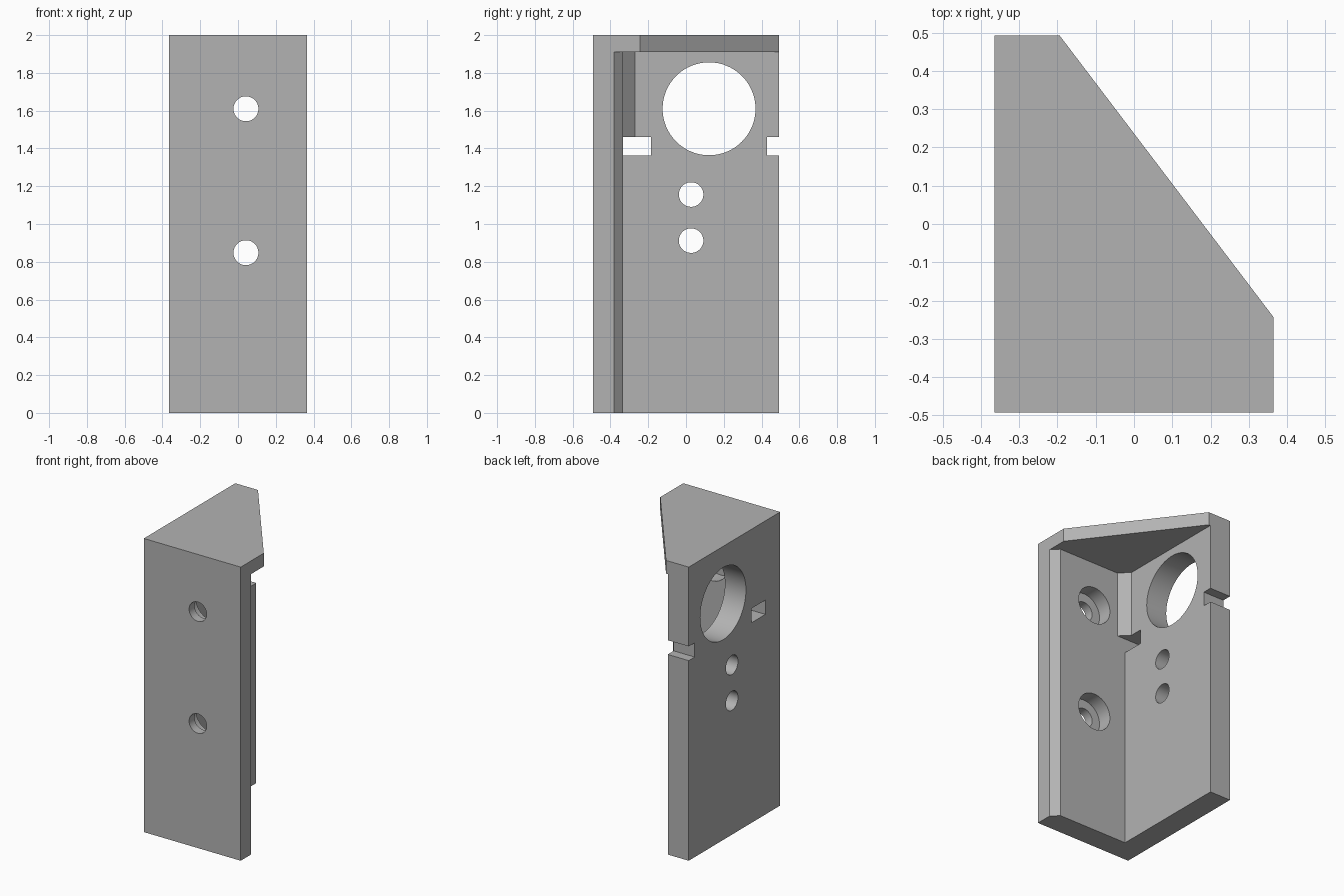
import bpy
import bmesh
from math import pi
from mathutils import Matrix

cube = bpy.data.objects.get("Cube")
if cube:
    bpy.data.objects.remove(cube, do_unlink=True)

grey = bpy.data.materials.new("plain_grey")
grey.use_nodes = True
colour = (0.45, 0.45, 0.45, 1)
grey.diffuse_color = colour
grey.node_tree.nodes["Principled BSDF"].inputs["Base Color"].default_value = colour

# Overall extents and inner wall faces
X, Y = 0.365, 0.492
WALL_X, WALL_Y = -0.207, -0.333
PLATE_Z, SLOT_LOW, SLOT_HIGH = 1.91, 1.363, 1.46


def finish(name, bm):
    bmesh.ops.recalc_face_normals(bm, faces=bm.faces)
    mesh = bpy.data.meshes.new(name)
    bm.to_mesh(mesh)
    bm.free()
    mesh.materials.append(grey)
    obj = bpy.data.objects.new(name, mesh)
    bpy.context.collection.objects.link(obj)
    return obj


def prism(name, outline, low, high):
    bm = bmesh.new()
    face = bm.faces.new([bm.verts.new((x, y, low)) for x, y in outline])
    new = bmesh.ops.extrude_face_region(bm, geom=[face])["geom"]
    bmesh.ops.translate(bm, vec=(0, 0, high - low),
                        verts=[v for v in new if isinstance(v, bmesh.types.BMVert)])
    return finish(name, bm)


def box(name, x0, x1, y0, y1, z0, z1):
    return prism(name, [(x0, y0), (x1, y0), (x1, y1), (x0, y1)], z0, z1)


def drill(name, centre, radius, depth, axis):
    bm = bmesh.new()
    turn = Matrix.Rotation(pi / 2, 4, "Y" if axis == "X" else "X")
    bmesh.ops.create_cone(bm, cap_ends=True, segments=64, radius1=radius,
                          radius2=radius, depth=depth,
                          matrix=Matrix.Translation(centre) @ turn)
    return finish(name, bm)


# Two upright walls, with a bevel on the free edge of the front wall
bracket = prism("corner_bracket", [
    (-X, -Y), (X, -Y), (X, -0.381), (X - 0.048, WALL_Y),
    (WALL_X, WALL_Y), (WALL_X, Y), (-X, Y)], 0, PLATE_Z)

# Top plate with a slanted rear edge
top_plate = prism("top_plate", [
    (-X, -Y), (X, -Y), (X, -0.244), (-0.194, Y), (-X, Y)], PLATE_Z, 2)

# Reinforcement in the upper inner corner
gusset = prism("corner_gusset", [
    (WALL_X - 0.05, WALL_Y - 0.05), (WALL_X + 0.063, WALL_Y - 0.05),
    (WALL_X + 0.063, WALL_Y), (WALL_X, WALL_Y + 0.063),
    (WALL_X - 0.05, WALL_Y + 0.063)], SLOT_HIGH, PLATE_Z + 0.04)

# Openings through the side wall
side = -0.3
cutters = [
    drill("large_bore", (side, 0.122, 1.61), 0.246, 0.5, "X"),
    box("inner_slot", -0.5, -0.1, WALL_Y, -0.186, SLOT_LOW, SLOT_HIGH),
    box("rear_notch", -0.5, -0.1, 0.428, 0.6, SLOT_LOW, SLOT_HIGH),
]
for z in (1.156, 0.912):
    cutters.append(drill("small_bore", (side, 0.027, z), 0.065, 0.5, "X"))

# Counterbored screw holes through the front wall
for z in (1.61, 0.848):
    cutters.append(drill("screw_hole", (0.042, -0.45, z), 0.066, 0.4, "Y"))
    cutters.append(drill("counterbore", (0.042, -0.333, z), 0.126, 0.2, "Y"))


def combine(obj, other, operation):
    mod = bracket.modifiers.new(other.name, "BOOLEAN")
    mod.operation = operation
    mod.solver = "EXACT"
    mod.object = other


for part in (top_plate, gusset):
    combine(bracket, part, "UNION")
for cutter in cutters:
    combine(bracket, cutter, "DIFFERENCE")

# Bake the result and remove the helper solids
bpy.context.view_layer.update()
evaluated = bracket.evaluated_get(bpy.context.evaluated_depsgraph_get())
result = bpy.data.meshes.new_from_object(evaluated)
bracket.modifiers.clear()
bracket.data = result
for helper in [top_plate, gusset] + cutters:
    bpy.data.objects.remove(helper, do_unlink=True)

# Smooth bores, crisp edges
bpy.ops.object.select_all(action="DESELECT")
bracket.select_set(True)
bpy.context.view_layer.objects.active = bracket
bpy.ops.object.shade_smooth_by_angle(angle=pi / 6)
